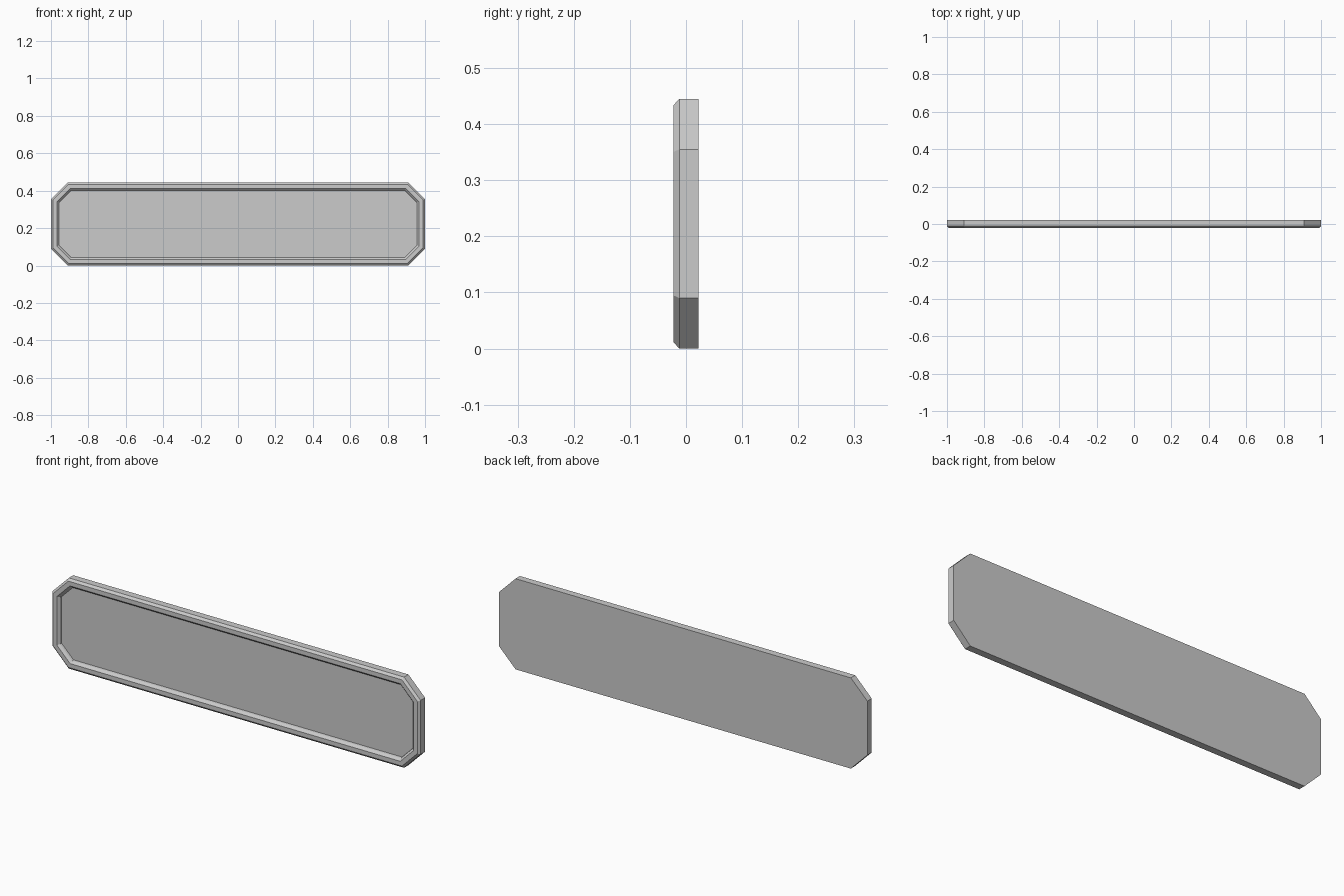
import bpy, bmesh

if "Cube" in bpy.data.objects:
    bpy.data.objects.remove(bpy.data.objects["Cube"])

HX, HZ, CUT = 1.0, 0.2225, 0.09   # half width, half height, corner cut

def octagon(bm, inset, y):
    """Corner-cut rectangle, inset evenly from the outline."""
    x, z, c = HX - inset, HZ - inset, CUT - 0.586 * inset
    pts = [(x - c, z), (x, z - c), (x, c - z), (x - c, -z),
           (c - x, -z), (-x, c - z), (-x, z - c), (c - x, z)]
    return [bm.verts.new((px, y, pz + HZ)) for px, pz in pts]

bm = bmesh.new()
# Profile (inset, y): back edge, side, outer bevel, rim, inner bevel, recess wall
profile = [(0, 0.022), (0, -0.012), (0.011, -0.022), (0.032, -0.022),
           (0.042, -0.012), (0.044, -0.002)]
rings = [octagon(bm, d, y) for d, y in profile]
for a, b in zip(rings, rings[1:]):
    for i in range(8):
        j = (i + 1) % 8
        bm.faces.new((a[i], a[j], b[j], b[i]))
# Flat back and recessed front panel
bm.faces.new(rings[0])
bm.faces.new(rings[-1])
bmesh.ops.recalc_face_normals(bm, faces=bm.faces)

mesh = bpy.data.meshes.new("framed_panel")
bm.to_mesh(mesh)
bm.free()
bpy.context.collection.objects.link(bpy.data.objects.new("framed_panel", mesh))
